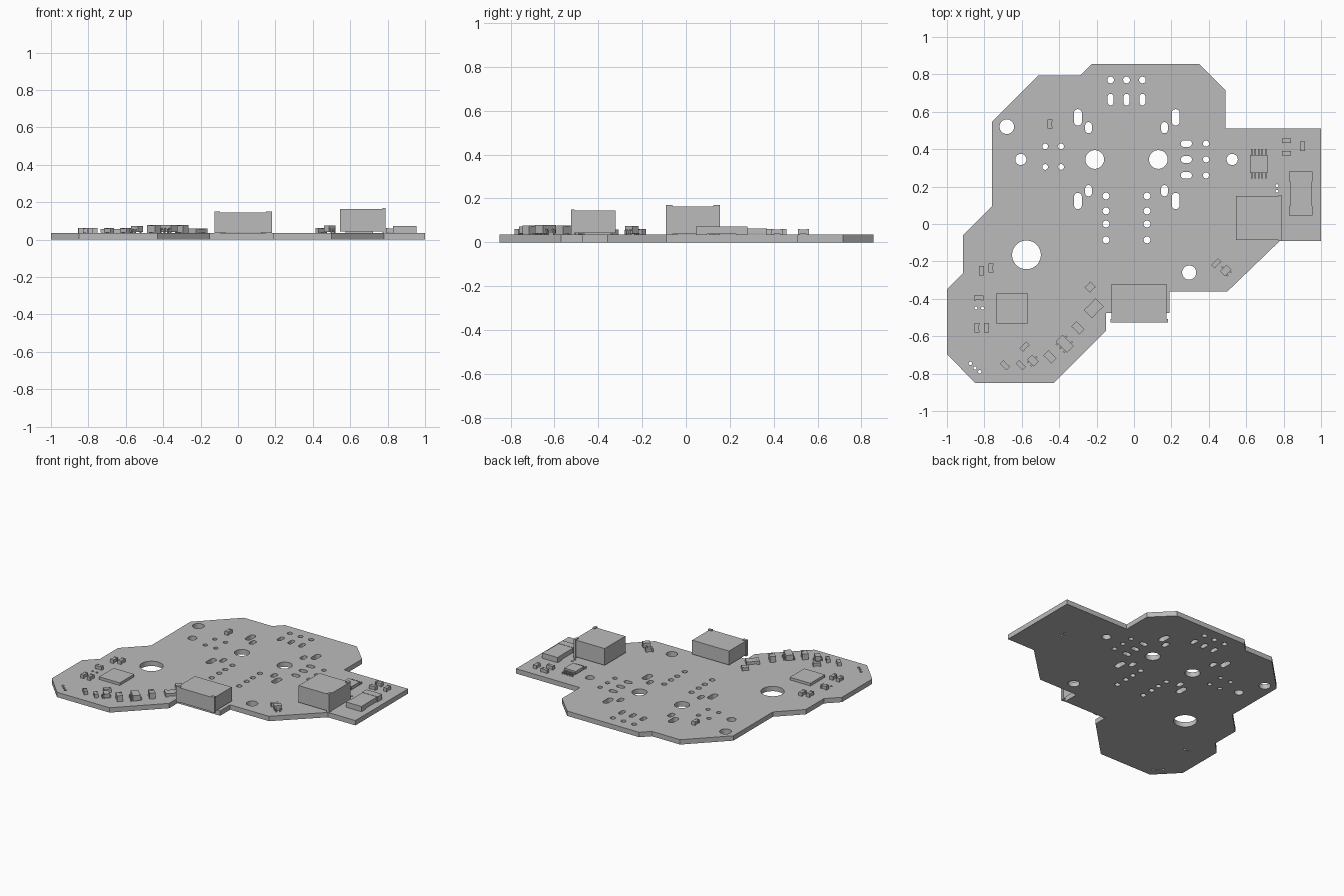
import bpy, bmesh, math
from mathutils import Matrix, Vector

cube = bpy.data.objects.get("Cube")
if cube:
    bpy.data.objects.remove(cube)

THICK = 0.035
grey = bpy.data.materials.new("plain grey")
grey.use_nodes = True
grey.diffuse_color = (0.5, 0.5, 0.5, 1)
grey.node_tree.nodes["Principled BSDF"].inputs["Base Color"].default_value = grey.diffuse_color


def part(name, boxes, at, angle=0):
    """One object made of boxes (centre x, y, size x, y, bottom, top) resting on the board."""
    bm = bmesh.new()
    for x, y, sx, sy, low, high in boxes:
        bmesh.ops.create_cube(bm, size=1, matrix=Matrix.Translation((x, y, (low + high) / 2))
                              @ Matrix.Diagonal((sx, sy, high - low, 1)))
    mesh = bpy.data.meshes.new(name)
    bm.to_mesh(mesh)
    bm.free()
    mesh.materials.append(grey)
    obj = bpy.data.objects.new(name, mesh)
    obj.location = (at[0], at[1], THICK)
    obj.rotation_euler.z = math.radians(angle)
    bpy.context.collection.objects.link(obj)
    return obj


# Board: outline and holes share one filled flat curve
curve = bpy.data.curves.new("board", "CURVE")
curve.dimensions = "2D"
curve.fill_mode = "BOTH"
curve.extrude = THICK / 2


def loop(points):
    spline = curve.splines.new("POLY")
    spline.points.add(len(points) - 1)
    for p, (x, y) in zip(spline.points, points):
        p.co = (x, y, 0, 1)
    spline.use_cyclic_u = True
    spline.use_smooth = False


def slot(x, y, width, height):
    """Rounded hole; equal width and height give a circle."""
    r = min(width, height) / 2
    steps = 32 if r > 0.025 else 16
    points = []
    for i in range(steps):
        a = math.tau * (i + 0.5) / steps
        c, s = math.cos(a), math.sin(a)
        points.append((x + r * c + math.copysign(width / 2 - r, c),
                       y + r * s + math.copysign(height / 2 - r, s)))
    loop(points)


def holes(xs, ys, width, height=None):
    for x in xs:
        for y in ys:
            slot(x, y, width, height or width)


loop([(-.225, .855), (.35, .855), (.49, .715), (.49, .51), (1, .51), (1, -.09),
      (.78, -.09), (.5, -.36), (.19, -.36), (.19, -.475), (-.15, -.475), (-.15, -.57),
      (-.43, -.85), (-.85, -.85), (-1, -.695), (-1, -.35), (-.915, -.265),
      (-.915, -.06), (-.76, .095), (-.76, .545), (-.51, .795), (-.285, .795)])

# Mounting and switch holes
holes([-.575], [-.165], .154)
holes([-.21, .13], [.345], .1)
holes([-.605, .525], [.345], .06)
holes([-.68], [.52], .078)
holes([.295], [-.26], .076)
# Pin holes and slots
holes([-.125, -.04, .045], [.77], .036)
holes([-.125, -.04, .045], [.665], .032, .062)
holes([-.475, -.39], [.415, .305], .031)
holes([-.15, .07], [.15, .07, 0, -.085], .037)
holes([-.3, .223], [.57, .123], .043, .088)
holes([-.243, .163], [.515, .178], .036, .06)
holes([.28], [.43, .345, .26], .06, .036)
holes([.385], [.43, .345, .26], .033)
# Tiny vias
holes([.765], [.205, .175], .016)
holes([-.845, -.81], [-.45], .016)
for x, y in [(-.875, -.745), (-.85, -.77), (-.825, -.79)]:
    slot(x, y, .018, .018)

board = bpy.data.objects.new("board", curve)
board.location.z = THICK / 2
bpy.context.collection.objects.link(board)
curve.materials.append(grey)
bpy.context.view_layer.objects.active = board
board.select_set(True)
bpy.ops.object.convert(target="MESH")
board.select_set(False)


# Edge connectors: body on small feet, mouth rim with raised corners
def connector(name, at, width, depth, top, angle):
    rim = .018
    front = -depth / 2
    boxes = [(0, rim / 2, width - .012, depth - rim, .008, top - .006),
             (0, front + rim / 2, width - .012, rim, .004, top - .006)]
    for side in (-1, 1):
        x = side * (width / 2 - .015)
        boxes.append((x, front + rim / 2, .03, rim, 0, top))
        boxes.append((x * .8, .02, .03, depth * .6, 0, .01))
    part(name, boxes, at, angle)


connector("front_connector", (.028, -.423), .306, .205, .115, 0)
connector("side_connector", (.667, .032), .247, .245, .135, 90)


# Two-terminal chips: thin body between end caps
def chip(name, at, length, width, height, angle=0):
    cap = length * .22
    boxes = [(0, 0, length - cap, width * .94, .003, height - .002)]
    boxes += [(s * (length - cap) / 2, 0, cap, width, 0, height) for s in (-1, 1)]
    part(name, boxes, at, angle)


small = [((.815, .445), 0), ((.815, .378), 0), ((.9, .415), 90), ((-.45, .535), 90),
         ((.44, -.21), 45), ((-.815, -.25), 90), ((-.765, -.235), 90), ((-.83, -.395), 0),
         ((-.84, -.555), 90), ((-.788, -.555), 90), ((-.585, -.655), 45),
         ((-.605, -.755), -45), ((-.69, -.755), -45)]
for i, (at, angle) in enumerate(small):
    chip("small_chip_%d" % i, at, .05, .026, .026, angle)

for i, at in enumerate([(-.3, -.555), (-.45, -.71)]):
    chip("capacitor_%d" % i, at, .06, .04, .042, -45)
chip("diode", (-.235, -.338), .044, .042, .024, 45)
chip("large_capacitor", (-.215, -.45), .088, .062, .024, 45)
chip("crystal", (.892, .162), .235, .125, .038, 90)


# Legged packages: raised body with bent leads on both long sides
def legged(name, at, length, width, height, near, far, lead, angle=0):
    boxes = [(0, 0, length, width, .006, height)]
    for side, count in ((-1, near), (1, far)):
        for i in range(count):
            x = ((i + .5) / count - .5) * length
            y = side * (width / 2)
            boxes.append((x, y + side * lead * .25, .009, lead * .5, height * .4, height * .6))
            boxes.append((x, y + side * lead * .7, .009, lead * .6, 0, height * .5))
    part(name, boxes, at, angle)


legged("control_chip", (.667, .322), .092, .096, .028, 5, 5, .032)
legged("transistor_right", (.49, -.248), .05, .038, .04, 2, 1, .01, 45)
legged("transistor_left", (-.54, -.73), .05, .038, .037, 2, 1, .01, -45)
legged("regulator", (-.37, -.64), .085, .05, .044, 3, 2, .012, -45)

# Flat processor with a thin base
part("processor", [(0, 0, .165, .165, .003, .022), (0, 0, .15, .15, 0, .004)], (-.652, -.452))
